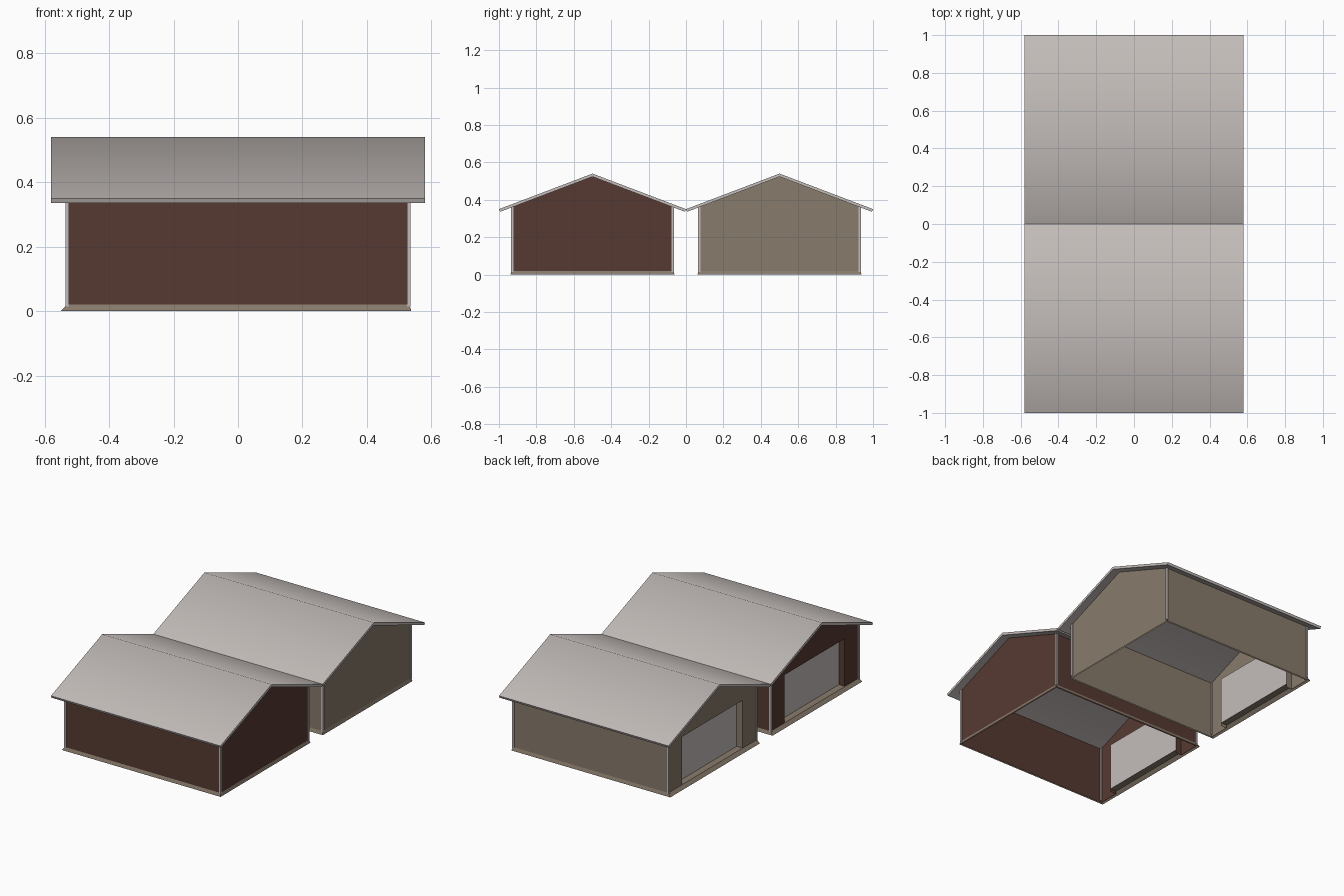
import bpy, math

if "Cube" in bpy.data.objects:
    bpy.data.objects.remove(bpy.data.objects["Cube"])


def srgb(r, g, b):
    return tuple(((c / 255 + 0.055) / 1.055) ** 2.4 for c in (r, g, b)) + (1,)


def material(name, rgb):
    m = bpy.data.materials.new(name)
    m.diffuse_color = srgb(*rgb)
    m.use_nodes = True
    m.node_tree.nodes["Principled BSDF"].inputs["Base Color"].default_value = m.diffuse_color
    return m


GREY = material("light_grey", (196, 189, 186))
BROWN = material("dark_brown", (86, 58, 49))
TAN = material("warm_tan", (136, 123, 108))

HX, HY = 0.53, 0.43                 # wall half length and half depth
RIDGE, SLOPE, THICK = 0.54, 0.38, 0.0165
DOOR_Y, DOOR_TOP, SILL, DOOR_X = 0.295, 0.315, 0.02, -0.49


def under(y):
    """Height of the roof underside at distance y from the ridge."""
    return RIDGE - THICK - SLOPE * abs(y)


def make(name, verts, faces, mat, yc):
    me = bpy.data.meshes.new(name)
    me.from_pydata(verts, [], faces)
    me.materials.append(mat)
    ob = bpy.data.objects.new(name, me)
    ob.location.y = yc
    bpy.context.collection.objects.link(ob)
    return ob


def sheets(name, polys, mat, yc):
    """Separate flat polygons in one object."""
    verts, faces = [], []
    for p in polys:
        faces.append(list(range(len(verts), len(verts) + len(p))))
        verts += p
    return make(name, verts, faces, mat, yc)


def extrude_x(name, profile, x0, x1, mat, yc):
    n = len(profile)
    verts = [(x, y, z) for x in (x0, x1) for y, z in profile]
    faces = [(i, (i + 1) % n, n + (i + 1) % n, n + i) for i in range(n)]
    faces += [tuple(reversed(range(n))), tuple(range(n, 2 * n))]
    return make(name, verts, faces, mat, yc)


def garage(label, yc, wall):
    # Walls: thin sheets, with a door opening cut in the -x gable
    e, r, d, t = under(HY), under(0), DOOR_Y, DOOR_TOP
    gable = [(-HY, 0), (HY, 0), (HY, e), (0, r), (-HY, e)]
    opening = [(HY, 0), (HY, e), (0, r), (-HY, e), (-HY, 0),
               (-d, 0), (-d, t), (d, t), (d, 0)]
    polys = [[(HX, y, z) for y, z in gable], [(-HX, y, z) for y, z in opening]]
    for s in (-1, 1):
        p = [(-HX, s * HY, 0), (HX, s * HY, 0), (HX, s * HY, e), (-HX, s * HY, e)]
        polys.append(p if s < 0 else p[::-1])
    sheets(label + "_walls", polys, wall, yc)

    # Jambs and head of the recessed door
    path = [(-d, 0), (-d, t), (d, t), (d, 0)]
    jambs = [[(-HX, *a), (-HX, *b), (DOOR_X, *b), (DOOR_X, *a)]
             for a, b in zip(path, path[1:])]
    sheets(label + "_door_frame", jambs, wall, yc)

    # Door panel
    sheets(label + "_door", [[(DOOR_X, d, SILL), (DOOR_X, -d, SILL),
                              (DOOR_X, -d, t), (DOOR_X, d, t)]], GREY, yc)

    # Sloping base skirt, wider below the door, and the door sill
    k = HY + 0.009
    lo = [(-0.55, -k, 0), (0.538, -k, 0), (0.538, k, 0), (-0.55, k, 0)]
    a, b = HX + 0.002, HY + 0.002
    hi = [(-a, -b, SILL), (a, -b, SILL), (a, b, SILL), (-a, b, SILL)]
    skirt = [[lo[i], lo[(i + 1) % 4], hi[(i + 1) % 4], hi[i]] for i in range(4)]
    skirt.append([(-a, -d, SILL), (DOOR_X, -d, SILL), (DOOR_X, d, SILL), (-a, d, SILL)])
    sheets(label + "_base", skirt, TAN, yc)

    # Corner trim
    for sx in (-1, 1):
        for sy in (-1, 1):
            y0, y1 = sorted((sy * (HY - 0.008), sy * (HY + 0.006)))
            x0, x1 = sorted((sx * (HX - 0.006), sx * (HX + 0.006)))
            prof = [(y0, 0.015), (y1, 0.015), (y1, under(y1)), (y0, under(y0))]
            extrude_x(label + "_corner_trim", prof, x0, x1, GREY, yc)

    # Gable roof with eaves cut square to the slope
    ey, ez = 0.494, under(0.494)
    z = RIDGE - SLOPE * 0.5
    prof = [(-0.5, z), (-ey, ez), (0, r), (ey, ez), (0.5, z), (0, RIDGE)]
    roof = extrude_x(label + "_roof", prof, -0.58, 0.58, GREY, yc)
    bpy.ops.object.select_all(action='DESELECT')
    roof.select_set(True)
    bpy.context.view_layer.objects.active = roof
    bpy.ops.object.shade_smooth_by_angle(angle=math.radians(50))


garage("front_garage", -0.5, BROWN)
garage("back_garage", 0.5, TAN)
